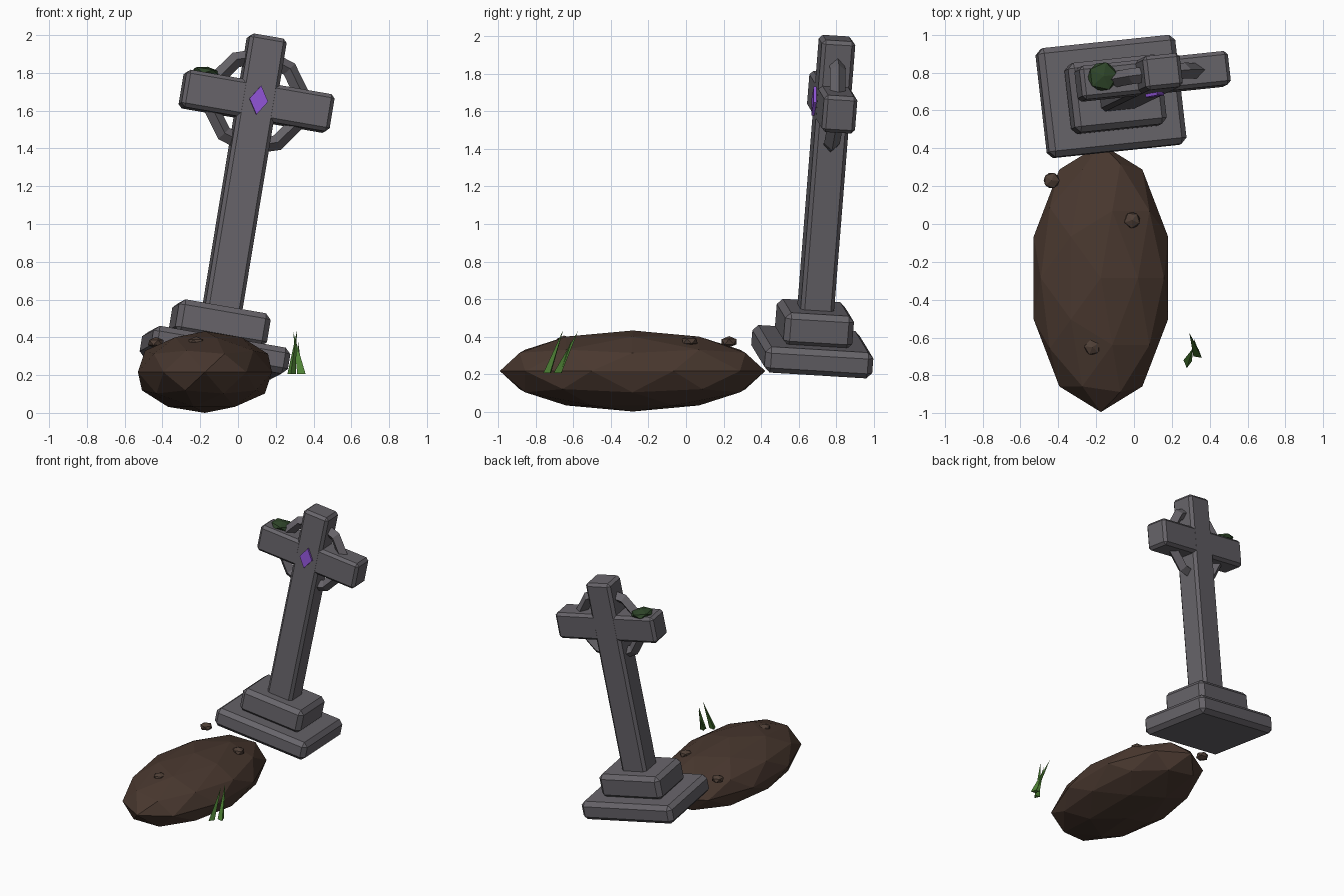
import bpy, bmesh, math
from mathutils import Vector, Matrix

if "Cube" in bpy.data.objects:
    bpy.data.objects.remove(bpy.data.objects["Cube"])


def material(name, rgb):
    m = bpy.data.materials.new(name)
    m.diffuse_color = (*rgb, 1)
    m.use_nodes = True
    m.node_tree.nodes["Principled BSDF"].inputs["Base Color"].default_value = m.diffuse_color
    return m


STONE = material("grey stone", (0.135, 0.127, 0.142))
DIRT = material("brown dirt", (0.066, 0.039, 0.028))
PEBBLE = material("light dirt", (0.078, 0.050, 0.037))
GEM = material("purple gem", (0.28, 0.09, 0.68))
MOSS = material("dark moss", (0.028, 0.060, 0.022))
GRASS = material("green grass", (0.075, 0.22, 0.035))

# Leaning frame shared by all gravestone parts (origin at base underside)
LEAN = Matrix.Translation((-0.133, 0.668, 0.25)) @ \
    Matrix.Rotation(math.radians(6), 4, 'Z') @ \
    Matrix.Rotation(math.radians(9.8), 4, 'Y') @ \
    Matrix.Rotation(math.radians(-3.5), 4, 'X')


def finish(name, bm, mat, matrix=Matrix()):
    bmesh.ops.recalc_face_normals(bm, faces=bm.faces)
    me = bpy.data.meshes.new(name)
    bm.to_mesh(me)
    bm.free()
    me.materials.append(mat)
    ob = bpy.data.objects.new(name, me)
    ob.matrix_world = matrix
    bpy.context.collection.objects.link(ob)
    return ob


def block(name, size, z, bevel):
    """Chamfered stone block centred at height z in the leaning frame."""
    bm = bmesh.new()
    bmesh.ops.create_cube(bm, size=1, matrix=Matrix.Translation((0, 0, z)) @ Matrix.Diagonal((*size, 1)))
    ob = finish(name, bm, STONE, LEAN)
    mod = ob.modifiers.new("chamfer", 'BEVEL')
    mod.width = bevel
    mod.segments = 1
    return ob


def lump(name, centre, radii, detail, mat, frame=Matrix(), turn=0.0):
    """Faceted squashed ball."""
    bm = bmesh.new()
    bmesh.ops.create_icosphere(bm, subdivisions=detail, radius=1)
    mtx = Matrix.Translation(centre) @ Matrix.Rotation(turn, 4, 'Z') @ Matrix.Diagonal((*radii, 1))
    bm.transform(mtx)
    return finish(name, bm, mat, frame)


# Stepped base, shaft and arms
block("base_slab", (0.74, 0.58, 0.14), 0.07, 0.03)
block("upper_plinth", (0.495, 0.37, 0.18), 0.22, 0.03)
block("shaft", (0.20, 0.18, 1.49), 1.025, 0.02)
block("cross_arm", (0.80, 0.179, 0.20), 1.423, 0.02)

# Ten-sided ring with a diamond cross-section
ARM_Z, RING_R, TUBE, SIDES = 1.423, 0.245, 0.042, 10
bm = bmesh.new()
loops = []
for i in range(SIDES):
    a = math.pi / 2 + i * math.tau / SIDES
    loop = []
    for j in range(4):
        b = j * math.pi / 2
        r = RING_R + TUBE * math.cos(b)
        loop.append(bm.verts.new((r * math.cos(a), TUBE * math.sin(b), ARM_Z + r * math.sin(a))))
    loops.append(loop)
for i in range(SIDES):
    p, q = loops[i], loops[(i + 1) % SIDES]
    for j in range(4):
        k = (j + 1) % 4
        bm.faces.new((p[j], p[k], q[k], q[j]))
finish("ring", bm, STONE, LEAN)

# Diamond-shaped gem set into the crossing
bm = bmesh.new()
front = [bm.verts.new((x, -0.106, ARM_Z + z)) for x, z in ((0, 0.078), (-0.05, 0), (0, -0.078), (0.05, 0))]
face = bm.faces.new(front)
ext = bmesh.ops.extrude_face_region(bm, geom=[face], use_keep_orig=True)
bmesh.ops.translate(bm, vec=(0, 0.03, 0), verts=[v for v in ext["geom"] if isinstance(v, bmesh.types.BMVert)])
finish("gem", bm, GEM, LEAN)

# Moss clump on the left arm
lump("moss", (-0.285, 0.02, ARM_Z + 0.108), (0.088, 0.085, 0.03), 1, MOSS, LEAN)

# Earth mound and loose clods
lump("dirt_mound", (-0.175, -0.285, 0.216), (0.373, 0.708, 0.216), 2, DIRT)
for i, c in enumerate([(-0.435, 0.23, 0.372), (-0.01, 0.02, 0.375), (-0.22, -0.65, 0.375)]):
    lump(f"clod_{i + 1}", c, (0.047, 0.047, 0.03), 1, PEBBLE, turn=i * 0.9)

# Grass tuft: three-sided tapering blades
blades = [((0.282, -0.735, 0.205), (0.312, -0.655, 0.435), 0.026),
          ((0.338, -0.69, 0.205), (0.292, -0.575, 0.43), 0.026),
          ((0.325, -0.675, 0.205), (0.318, -0.61, 0.38), 0.018)]
for n, (base, tip, r) in enumerate(blades):
    bm = bmesh.new()
    top = bm.verts.new(tip)
    ring = [bm.verts.new(Vector(base) + Vector((r * math.cos(a), r * math.sin(a), 0)))
            for a in (n + 0.4 + k * math.tau / 3 for k in range(3))]
    bm.faces.new(ring)
    for k in range(3):
        bm.faces.new((ring[k], ring[(k + 1) % 3], top))
    finish(f"grass_blade_{n + 1}", bm, GRASS)
